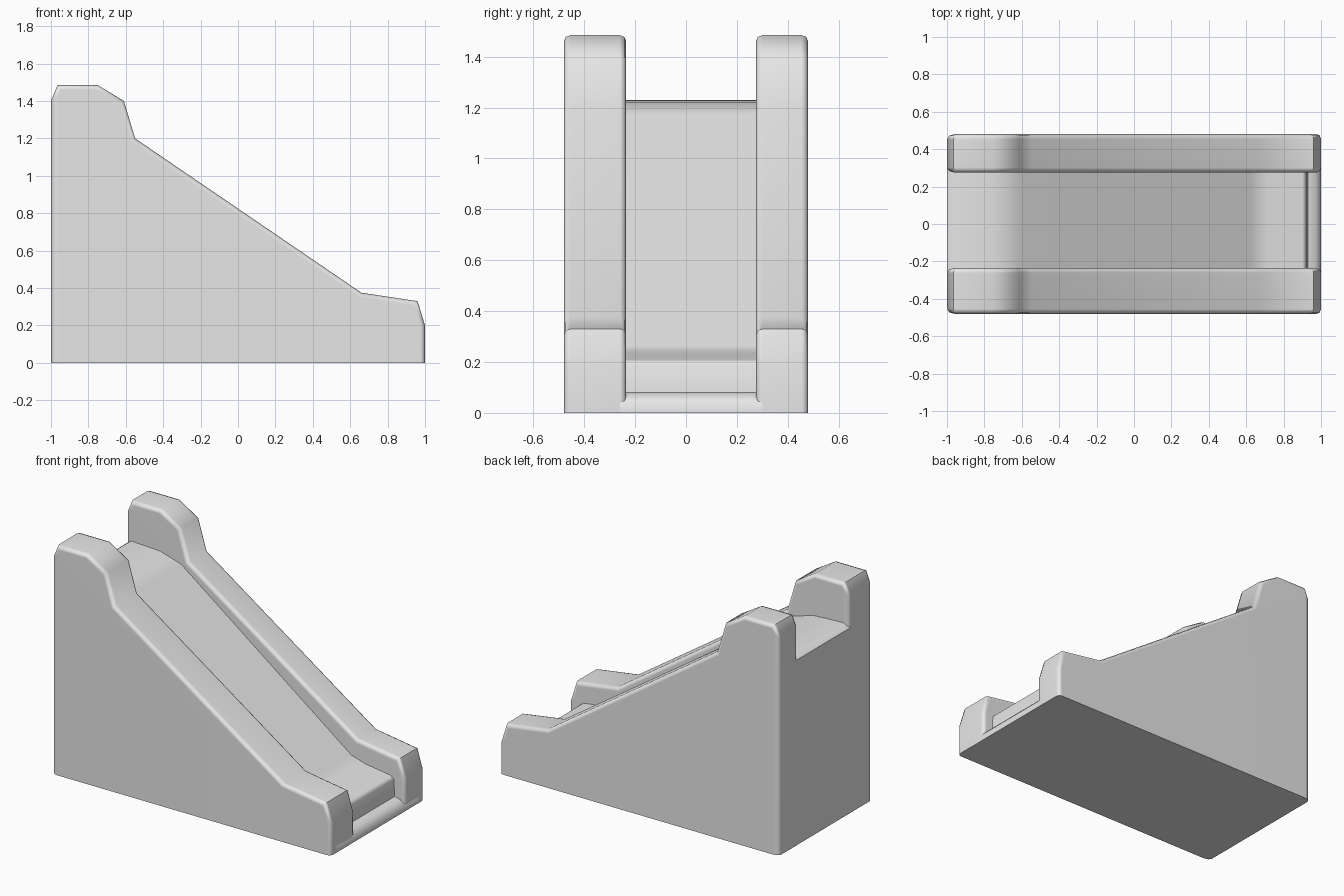
import bpy
import bmesh

if "Cube" in bpy.data.objects:
    bpy.data.objects.remove(bpy.data.objects["Cube"], do_unlink=True)

GREY = (0.8, 0.8, 0.8, 1.0)
plastic = bpy.data.materials.new("light grey plastic")
plastic.use_nodes = True
plastic.diffuse_color = GREY
plastic.node_tree.nodes["Principled BSDF"].inputs["Base Color"].default_value = GREY


def side_panel(name, profile, y0, y1, bevel=0.0):
    """Extrude an (x, z) profile from y0 to y1, rounding the rims above the floor."""
    bm = bmesh.new()
    face = bm.faces.new([bm.verts.new((x, y0, z)) for x, z in profile])
    extruded = bmesh.ops.extrude_face_region(bm, geom=[face])["geom"]
    moved = [v for v in extruded if isinstance(v, bmesh.types.BMVert)]
    bmesh.ops.translate(bm, verts=moved, vec=(0, y1 - y0, 0))
    bmesh.ops.recalc_face_normals(bm, faces=bm.faces)
    weight = bm.edges.layers.float.new("bevel_weight_edge")
    for e in bm.edges:
        a, b = (v.co for v in e.verts)
        along_rim = abs(a.y - b.y) < 0.001
        on_floor = max(a.z, b.z) < 0.001
        if along_rim and not on_floor:
            # Upright back corners get the widest chamfer
            e[weight] = 1.0 if max(a.x, b.x) < -0.99 else 0.6
    mesh = bpy.data.meshes.new(name)
    bm.to_mesh(mesh)
    bm.free()
    mesh.materials.append(plastic)
    obj = bpy.data.objects.new(name, mesh)
    bpy.context.collection.objects.link(obj)
    bpy.ops.object.select_all(action="DESELECT")
    obj.select_set(True)
    bpy.context.view_layer.objects.active = obj
    if bevel:
        mod = obj.modifiers.new("rounded rims", "BEVEL")
        mod.limit_method = "WEIGHT"
        mod.width = bevel
        mod.segments = 2
        bpy.ops.object.modifier_apply(modifier=mod.name)
    bpy.ops.object.shade_smooth_by_angle(angle=0.9)
    obj.modifiers.new("even shading", "WEIGHTED_NORMAL").keep_sharp = True
    return obj


# Side walls with a raised hand rest at the top and a stub at the foot
wall = [(-1, 0), (-1, 1.4), (-0.965, 1.485), (-0.75, 1.485), (-0.61, 1.4),
        (-0.55, 1.2), (0.66, 0.375), (0.96, 0.33), (1, 0.2), (1, 0)]
side_panel("right_wall", wall, -0.48, -0.235, 0.04)
side_panel("left_wall", wall, 0.275, 0.48, 0.04)

# Chute: platform, slope, run-out, drop and low front lip
chute = [(-1, 0), (-1, 1.2), (-0.96, 1.23), (-0.75, 1.22), (-0.6, 1.175),
         (0.62, 0.265), (0.72, 0.235), (0.9, 0.21), (0.925, 0.19),
         (0.93, 0.08), (0.97, 0.07), (1, 0.04), (1, 0)]
side_panel("chute", chute, -0.42, 0.42)
